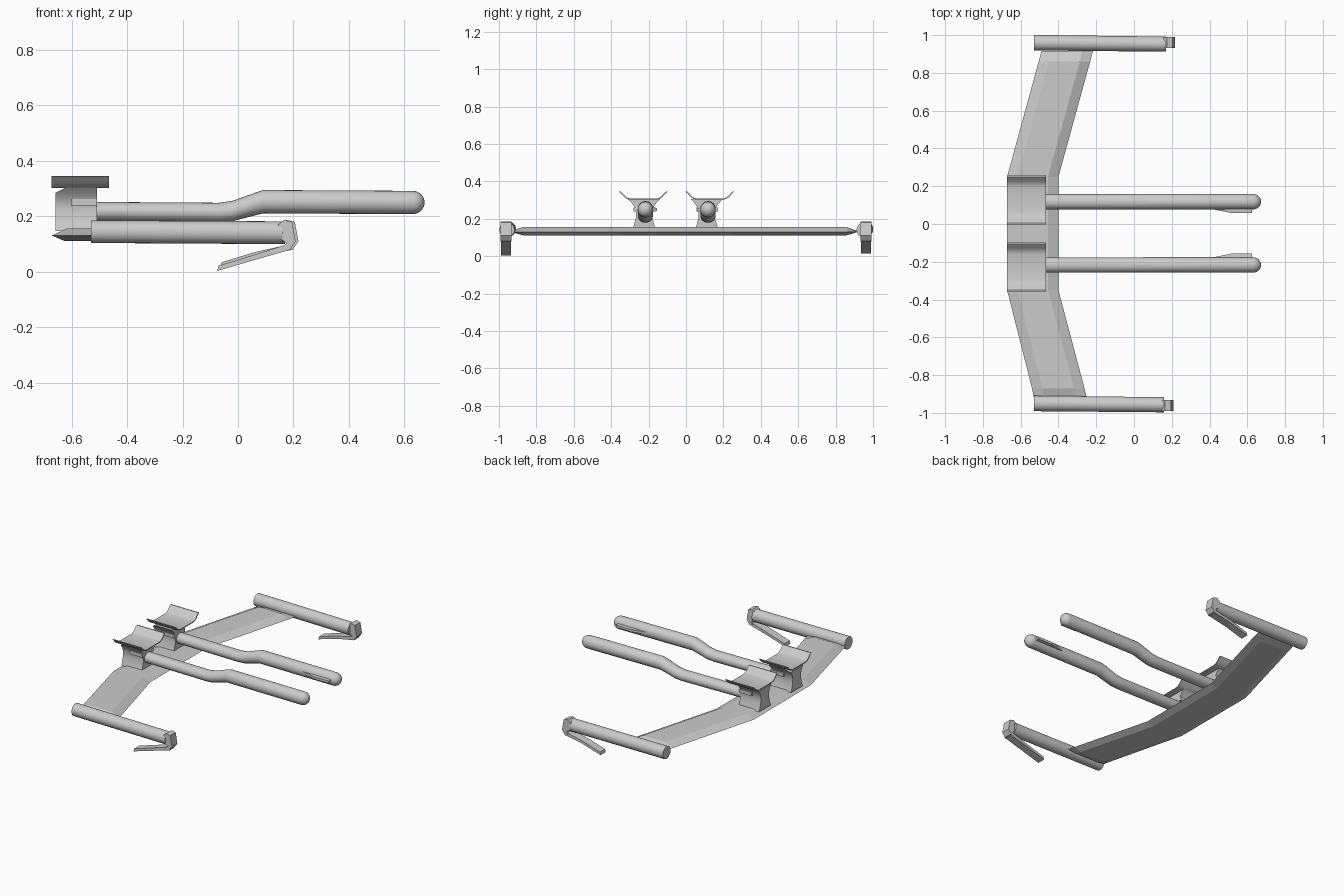
import bpy, bmesh, math
from mathutils import Vector

if "Cube" in bpy.data.objects:
    bpy.data.objects.remove(bpy.data.objects["Cube"])

grey = bpy.data.materials.new("plain_grey")
grey.diffuse_color = (0.6, 0.6, 0.6, 1)
grey.use_nodes = True
grey.node_tree.nodes["Principled BSDF"].inputs["Base Color"].default_value = grey.diffuse_color


def finish(name, bm, smooth=False):
    bmesh.ops.recalc_face_normals(bm, faces=bm.faces)
    me = bpy.data.meshes.new(name)
    bm.to_mesh(me)
    bm.free()
    ob = bpy.data.objects.new(name, me)
    bpy.context.collection.objects.link(ob)
    me.materials.append(grey)
    if smooth:
        bpy.ops.object.select_all(action='DESELECT')
        ob.select_set(True)
        bpy.context.view_layer.objects.active = ob
        bpy.ops.object.shade_smooth_by_angle(angle=math.radians(35))
    return ob


def loft(name, rings, smooth=False):
    """Skin equal-length closed rings and cap both ends."""
    bm = bmesh.new()
    vs = [[bm.verts.new(p) for p in r] for r in rings]
    n = len(vs[0])
    for a, b in zip(vs, vs[1:]):
        for i in range(n):
            j = (i + 1) % n
            bm.faces.new((a[i], a[j], b[j], b[i]))
    bm.faces.new(vs[0])
    bm.faces.new(vs[-1])
    return finish(name, bm, smooth)


def tube(name, path, n=24):
    """Round tube along x; path holds x, y, z, y radius, z radius."""
    ang = [2 * math.pi * i / n for i in range(n)]
    return loft(name, [[(x, y + ry * math.cos(a), z + rz * math.sin(a)) for a in ang]
                       for x, y, z, ry, rz in path], True)


def extrude_xz(name, pts, y0, y1):
    return loft(name, [[(x, y, z) for x, z in pts] for y in (y0, y1)])


# Swept base bar with bevelled leading and trailing edges
rings = []
for y, back, front, s in [(-0.92, -0.53, -0.25, 0.3), (-0.87, -0.54, -0.262, 1),
                          (-0.35, -0.672, -0.40, 1), (0.25, -0.672, -0.40, 1),
                          (0.86, -0.505, -0.232, 1), (0.915, -0.49, -0.218, 0.1)]:
    rings.append([(back, y, 0.131), (back + 0.055, y, 0.133 + 0.023 * s),
                  (front - 0.055, y, 0.133 + 0.023 * s), (front, y, 0.131),
                  (front - 0.045, y, 0.131 - 0.019 * s), (back + 0.045, y, 0.131 - 0.019 * s)])
loft("base_bar", rings)

# Hand grips with end brackets and folded-back brake levers
for side, yb, yf, dx, dz in (("left", 0.96, 0.952, 0.01, 0.012), ("right", -0.95, -0.957, 0, 0)):
    tube(side + "_grip", [(-0.53, yb, 0.145, 0.041, 0.041), (0.16 + dx, yf, 0.141, 0.04, 0.041)])
    yc = 0.962 if yb > 0 else -0.962
    extrude_xz(side + "_brake_bracket",
               [(x + dx, z) for x, z in ((0.145, 0.17), (0.165, 0.187), (0.195, 0.18),
                                         (0.208, 0.11), (0.185, 0.078), (0.162, 0.085),
                                         (0.175, 0.105), (0.15, 0.12))], yc - 0.029, yc + 0.029)
    extrude_xz(side + "_brake_lever",
               [(-0.075 + dx, 0.003 + dz), (0.06 + dx, 0.043 + dz), (0.19 + dx, 0.080),
                (0.18 + dx, 0.100), (0.05 + dx, 0.059 + dz), (-0.07 + dx, 0.022 + dz)],
               yc - 0.027, yc + 0.027)

# Forward extensions, pedestals and arm rests
for side, yp, yr, inward in (("left", 0.118, 0.128, -1), ("right", -0.217, -0.228, 1)):
    path = [(-0.51, yp, 0.218, 0.04, 0.034), (-0.07, yp, 0.214, 0.04, 0.035),
            (-0.02, yp, 0.219, 0.04, 0.037), (0.05, yp, 0.241, 0.041, 0.040),
            (0.09, yp, 0.253, 0.041, 0.042), (0.63, yp, 0.25, 0.041, 0.042)]
    for k in range(1, 6):
        a = k * math.pi / 2 / 5.3
        path.append((0.63 + 0.043 * math.sin(a), yp, 0.25,
                     0.041 * math.cos(a), 0.042 * math.cos(a)))
    tube(side + "_extension", path)

    # Gear lever tucked against the inner side of the tip
    loft(side + "_gear_lever",
         [[(x, yp + inward * 0.02, z - 0.012), (x, yp + inward * w, z - 0.008),
           (x, yp + inward * w, z + 0.008), (x, yp + inward * 0.02, z + 0.012)]
          for x, w, z in ((0.41, 0.039, 0.25), (0.52, 0.061, 0.25), (0.625, 0.061, 0.25))])

    # Hourglass pedestal, with its rear top edge cut back
    prof = [(0.148, 0.060), (0.175, 0.052), (0.205, 0.044), (0.235, 0.043),
            (0.262, 0.050), (0.285, 0.066), (0.305, 0.085)]
    loft(side + "_pedestal",
         [[(x, yp - 0.007 + sx * w, z) for x, sx in
           ((-0.658 + max(0, z - 0.285) * 2, -1), (-0.508, -1),
            (-0.508, 1), (-0.658 + max(0, z - 0.285) * 2, 1))] for z, w in prof], True)

    # Clamp ears on the pedestal
    loft(side + "_clamp", [[(x, yp - 0.005 + s * 0.058, 0.25 + h) for s, h in
                            ((-1, -0.012), (1, -0.012), (1, 0.012), (-1, 0.012))]
                           for x in (-0.60, -0.508)])

    # Cradle-shaped arm rest, flat in the middle and curling up at the sides
    half = [(0.070, 0.302), (0.088, 0.307), (0.103, 0.317), (0.116, 0.332), (0.130, 0.345)]
    low = [(-y, z) for y, z in reversed(half)] + half
    top = [(y * 0.96, z + 0.006) for y, z in reversed(low)]
    top[0], top[-1] = (0.122, 0.346), (-0.122, 0.346)
    loft(side + "_arm_rest", [[(x, yr + y, z) for y, z in low + top]
                              for x in (-0.672, -0.466)], True)
